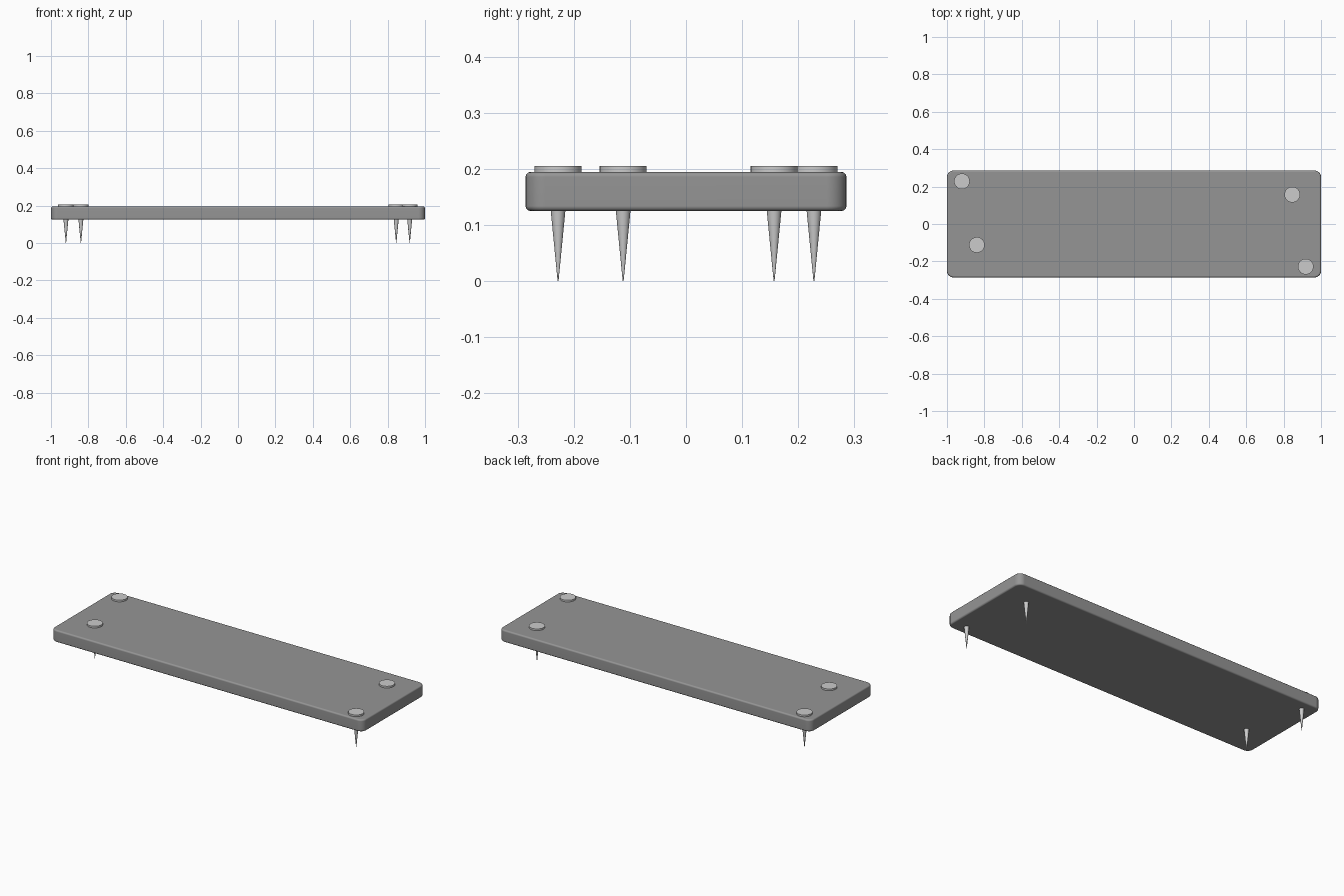
import bpy, bmesh, math

if "Cube" in bpy.data.objects:
    bpy.data.objects.remove(bpy.data.objects["Cube"])

def finish(name, bm, angle=30):
    me = bpy.data.meshes.new(name)
    bmesh.ops.recalc_face_normals(bm, faces=bm.faces)
    bm.to_mesh(me)
    bm.free()
    ob = bpy.data.objects.new(name, me)
    bpy.context.collection.objects.link(ob)
    bpy.ops.object.select_all(action='DESELECT')
    ob.select_set(True)
    bpy.context.view_layer.objects.active = ob
    bpy.ops.object.shade_smooth_by_angle(angle=math.radians(angle))
    return ob

def lathe(name, profile, x, y, sides=32):
    # Revolve (radius, height) points about a vertical axis
    bm = bmesh.new()
    vs = [bm.verts.new((r, 0, z)) for r, z in profile]
    es = [bm.edges.new(p) for p in zip(vs, vs[1:])]
    bmesh.ops.spin(bm, geom=vs + es, cent=(0, 0, 0), axis=(0, 0, 1),
                   angle=2 * math.pi, steps=sides)
    bmesh.ops.remove_doubles(bm, verts=bm.verts, dist=1e-5)
    ob = finish(name, bm)
    ob.location = (x, y, 0)
    return ob

# Board: rounded plan corners, then softened top and bottom rims
Z0, Z1 = 0.125, 0.195
bm = bmesh.new()
bmesh.ops.create_cube(bm, size=1)
for v in bm.verts:
    v.co.x *= 2.0
    v.co.y *= 0.572
    v.co.z = Z0 if v.co.z < 0 else Z1
upright = [e for e in bm.edges if abs(e.verts[0].co.z - e.verts[1].co.z) > 0.01]
bmesh.ops.bevel(bm, geom=upright, offset=0.035, segments=6, profile=0.5, affect='EDGES')
rims = [e for e in bm.edges if abs(e.verts[0].co.z - e.verts[1].co.z) < 0.001]
bmesh.ops.bevel(bm, geom=rims, offset=0.009, segments=3, profile=0.5, affect='EDGES')
board = finish("board", bm, 40)
weighted = board.modifiers.new("flat_faces", 'WEIGHTED_NORMAL')
weighted.keep_sharp = True
dark = bpy.data.materials.new("dark_grey")
dark.diffuse_color = (0.3, 0.3, 0.3, 1)
dark.use_nodes = True
dark.node_tree.nodes["Principled BSDF"].inputs["Base Color"].default_value = dark.diffuse_color
board.data.materials.append(dark)

# Nails: flat disc head and a tapering spike through the board
spots = [(-0.92, 0.228), (-0.84, -0.112), (0.846, 0.157), (0.918, -0.228)]
for i, (x, y) in enumerate(spots, 1):
    lathe(f"nail_head_{i}", [(0, 0.193), (0.042, 0.193), (0.042, 0.205), (0, 0.205)], x, y)
    lathe(f"nail_spike_{i}", [(0, 0), (0.0008, 0), (0.013, 0.125), (0.02, 0.194), (0, 0.194)], x, y, 24)
